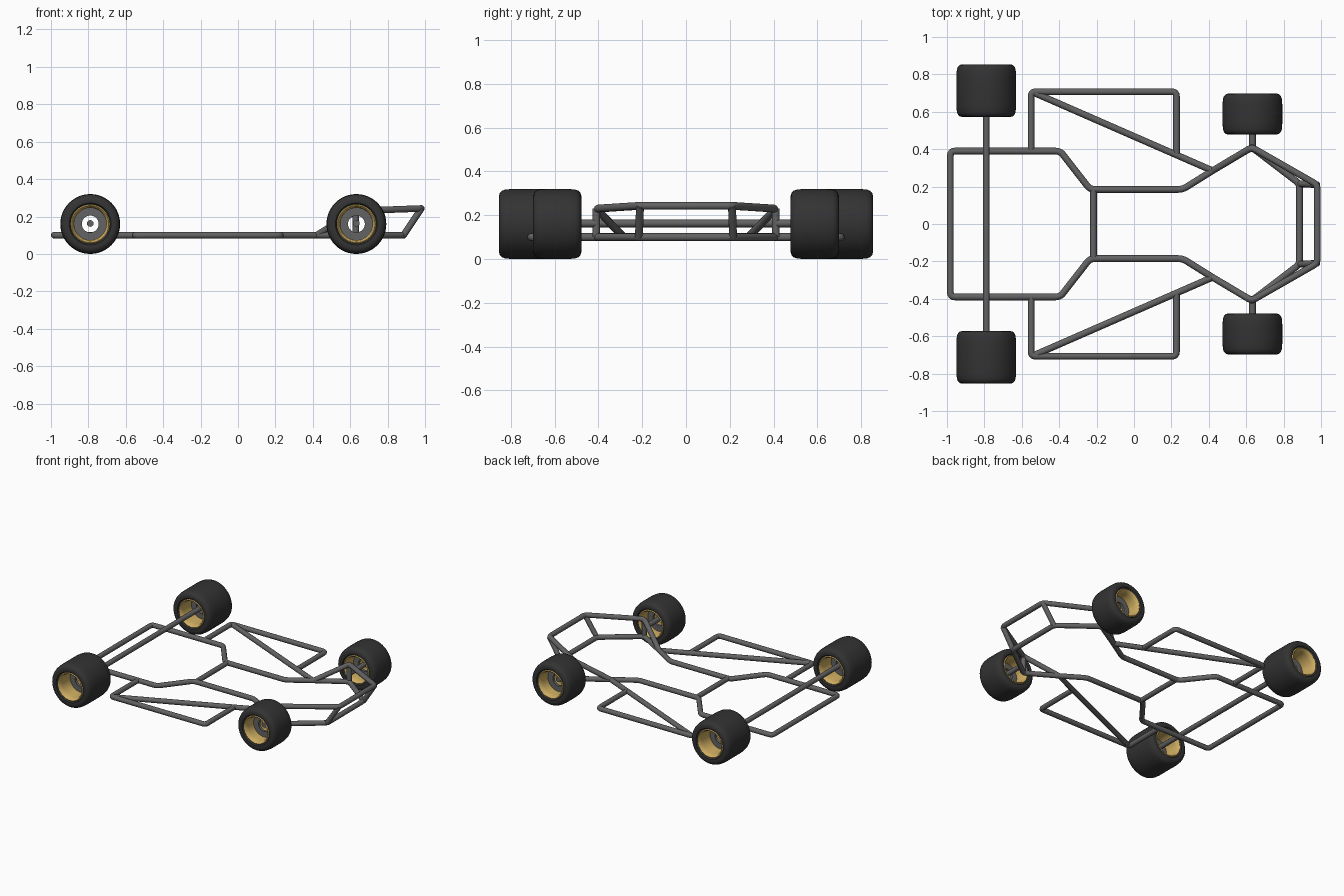
import bpy, math
from mathutils import Vector

if "Cube" in bpy.data.objects:
    bpy.data.objects.remove(bpy.data.objects["Cube"])


def material(name, c):
    m = bpy.data.materials.new(name)
    m.diffuse_color = (*c, 1)
    m.use_nodes = True
    m.node_tree.nodes["Principled BSDF"].inputs["Base Color"].default_value = m.diffuse_color
    return m


STEEL = material("steel grey", (0.125, 0.125, 0.125))
RUBBER = material("tyre black", (0.033, 0.033, 0.033))
GOLD = material("rim gold", (0.62, 0.42, 0.12))
R = 0.018   # tube radius
Z = 0.10    # floor frame height


def finish(ob, mat):
    bpy.context.collection.objects.link(ob)
    ob.data.materials.append(mat)
    bpy.ops.object.select_all(action='DESELECT')
    ob.select_set(True)
    bpy.context.view_layer.objects.active = ob
    bpy.ops.object.shade_smooth_by_angle(angle=math.radians(40))


def fillet(pts, closed, rad=0.025):
    """Round the corners of a polyline."""
    pts = [Vector(p) for p in pts]
    n, out = len(pts), []
    for i, p in enumerate(pts):
        if not closed and i in (0, n - 1):
            out.append(p)
            continue
        a = p + (pts[i - 1] - p).normalized() * rad
        b = p + (pts[(i + 1) % n] - p).normalized() * rad
        for k in range(5):
            t = k / 4
            out.append(a * (1 - t) ** 2 + p * 2 * t * (1 - t) + b * t * t)
    return out


def tube(name, pts, closed=False, r=R):
    """Round steel tube along a path."""
    path = fillet(pts, closed)
    cu = bpy.data.curves.new(name, 'CURVE')
    cu.dimensions = '3D'
    cu.bevel_depth = r
    cu.bevel_resolution = 4
    cu.use_fill_caps = True
    sp = cu.splines.new('POLY')
    sp.points.add(len(path) - 1)
    for q, p in zip(sp.points, path):
        q.co = (*p, 1)
    sp.use_cyclic_u = closed
    tmp = bpy.data.objects.new(name + "_path", cu)
    bpy.context.collection.objects.link(tmp)
    bpy.context.view_layer.update()
    me = bpy.data.meshes.new_from_object(
        tmp.evaluated_get(bpy.context.evaluated_depsgraph_get()))
    bpy.data.objects.remove(tmp)
    me.materials.clear()
    finish(bpy.data.objects.new(name, me), STEEL)


def lathe(name, profile, centre, mat, n=48):
    """Spin a closed (radius, y) profile around the wheel axis."""
    m = len(profile)
    verts = [(r * math.cos(2 * math.pi * i / n), y, r * math.sin(2 * math.pi * i / n))
             for i in range(n) for r, y in profile]
    faces = [(i * m + j, i * m + (j + 1) % m,
              (i + 1) % n * m + (j + 1) % m, (i + 1) % n * m + j)
             for i in range(n) for j in range(m)]
    me = bpy.data.meshes.new(name)
    me.from_pydata(verts, [], faces)
    ob = bpy.data.objects.new(name, me)
    ob.location = centre
    finish(ob, mat)


def wheel(name, x, y, h):
    """Tyre, gold rim barrel and holed wheel disc; h is half the width."""
    c = (x, y, 0.16)
    half = [(0.104, h - 0.012), (0.112, h - 0.002), (0.128, h), (0.142, h - 0.004),
            (0.152, h - 0.014), (0.157, h - 0.028), (0.16, h - 0.06)]
    lathe(name + "_tyre", [(r, -v) for r, v in half] + half[::-1], c, RUBBER)
    k = h - 0.012
    rim = [(0.106, k), (0.099, k + 0.006), (0.092, k), (0.086, k - 0.03)]
    lathe(name + "_rim", rim + [(r, -v) for r, v in rim[::-1]], c, GOLD)
    lathe(name + "_disc", [(0.045, -0.01), (0.09, -0.01), (0.09, 0.01), (0.045, 0.01)],
          c, STEEL)


# main floor frame: rear hoop running forward on both sides to the front nodes
side = [(-0.982, 0.39), (-0.395, 0.39), (-0.235, 0.185), (0.26, 0.185),
        (0.42, 0.285), (0.63, 0.41), (0.885, 0.215)]
left = [(x, y, Z) for x, y in side]
tube("floor_frame", left + [(x, -y, Z) for x, y in side[::-1]], closed=True)
tube("seat_cross_member", [(-0.217, -0.185, Z), (-0.217, 0.185, Z)])

# raised nose hoop, rising from the floor frame
nose = [(0.42, 0.285, Z), (0.63, 0.41, 0.23), (0.98, 0.21, 0.243)]
tube("nose_hoop", nose + [(x, -y, z) for x, y, z in nose[::-1]])

# rear axle
tube("rear_axle", [(-0.79, -0.72, 0.163), (-0.79, 0.72, 0.163)])

for s, tag in ((1, "left"), (-1, "right")):
    # nose uprights
    tube(tag + "_front_upright", [(0.63, s * 0.41, Z), (0.63, s * 0.41, 0.23)])
    tube(tag + "_nose_strut", [(0.885, s * 0.215, Z), (0.98, s * 0.21, 0.243)])
    # side pod and its diagonal brace
    tube(tag + "_side_pod", [(-0.55, s * 0.39, Z), (-0.55, s * 0.707, Z),
                             (0.227, s * 0.707, Z), (0.227, s * 0.375, Z)])
    tube(tag + "_pod_brace", [(-0.53, s * 0.70, Z), (0.42, s * 0.285, Z)])
    # stub axle and wheels
    tube(tag + "_stub_axle", [(0.633, s * 0.41, 0.163), (0.633, s * 0.60, 0.163)])
    wheel(tag + "_rear_wheel", -0.79, s * 0.713, 0.141)
    wheel(tag + "_front_wheel", 0.633, s * 0.588, 0.11)
